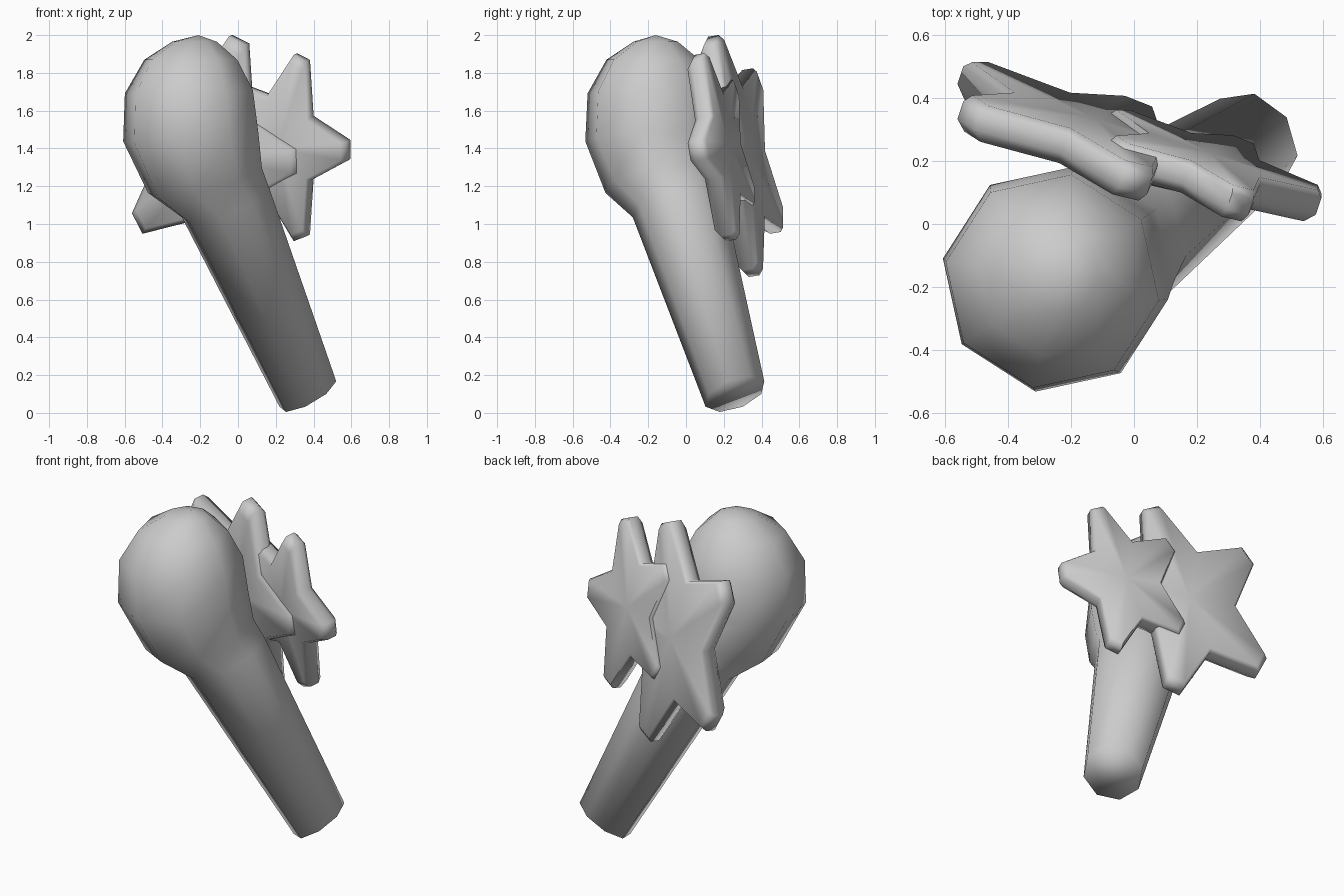
import bpy, bmesh
from math import sin, cos, pi, radians
from mathutils import Vector

cube = bpy.data.objects.get("Cube")
if cube:
    bpy.data.objects.remove(cube, do_unlink=True)

grey = bpy.data.materials.new("plain_grey")
grey.use_nodes = True
grey.diffuse_color = (0.6, 0.6, 0.6, 1)
grey.node_tree.nodes["Principled BSDF"].inputs["Base Color"].default_value = (0.6, 0.6, 0.6, 1)


def finish(name, bm, angle):
    bmesh.ops.recalc_face_normals(bm, faces=bm.faces)
    mesh = bpy.data.meshes.new(name)
    bm.to_mesh(mesh)
    bm.free()
    mesh.materials.append(grey)
    ob = bpy.data.objects.new(name, mesh)
    bpy.context.collection.objects.link(ob)
    bpy.ops.object.select_all(action='DESELECT')
    ob.select_set(True)
    bpy.context.view_layer.objects.active = ob
    bpy.ops.object.shade_smooth_by_angle(angle=radians(angle))


def bridge(bm, a, b):
    for i in range(len(a)):
        j = (i + 1) % len(a)
        bm.faces.new((a[i], a[j], b[j], b[i]))


def handle_and_head():
    # eight-sided rings: a leaning tapered handle that swells into an upright head
    lean = Vector((0.82, 0.57, 0))
    across = Vector((-0.57, 0.82, 0))
    rise = Vector((0, 0, 1))
    # each ring: x of the centre, height, radius, tilt in degrees
    rings_data = [(.37, .10, .17, 34), (-.065, 1.11, .25, 25),
                  (-.175, 1.23, .315, 17), (-.25, 1.46, .365, 5),
                  (-.26, 1.7, .345, 2), (-.25, 1.87, .25, 0),
                  (-.23, 1.965, .12, 0)]
    bm = bmesh.new()
    rings = []
    for x, z, r, tilt in rings_data:
        centre = Vector((x, 0.7 * x, z))
        slope = lean * cos(radians(tilt)) + rise * sin(radians(tilt))
        rings.append([bm.verts.new(centre + slope * r * cos(pi * i / 4)
                                   + across * r * sin(pi * i / 4))
                      for i in range(8)])
    for a, b in zip(rings, rings[1:]):
        bridge(bm, a, b)
    bm.faces.new(rings[0])
    tip = bm.verts.new((-0.21, -0.16, 2.0))
    for i in range(8):
        bm.faces.new((rings[-1][i], rings[-1][(i + 1) % 8], tip))
    finish("handle_and_head", bm, 120)


def star(name, centre, width, height, thick):
    # thick five-pointed star with blunt tips and chamfered rims
    u = Vector((0.345, -0.111, -0.02)) * width
    v = Vector((0.0, -0.083, 0.49)) * height
    n = u.cross(v).normalized()
    centre = Vector(centre)
    outline = []
    for k in range(5):
        a = 2 * pi * k / 5
        for r, da in ((1.03, -0.1), (1.03, 0.1), (0.58, pi / 5)):
            outline.append(u * r * cos(a + da) + v * r * sin(a + da))
    bm = bmesh.new()
    layers = [(0.5, 0.92), (0.2, 1.0), (-0.3, 1.0), (-0.5, 0.95)]
    rings = [[bm.verts.new(centre + p * s + n * thick * d) for p in outline]
             for d, s in layers]
    for a, b in zip(rings, rings[1:]):
        bridge(bm, a, b)
    for ring, d in ((rings[0], 0.55), (rings[-1], -0.5)):
        hub = bm.verts.new(centre + n * thick * d)
        for i in range(len(ring)):
            bm.faces.new((ring[i], ring[(i + 1) % len(ring)], hub))
    finish(name, bm, 65)


handle_and_head()
star("large_star", (-0.143, 0.28, 1.365), 1.34, 1.29, 0.12)
star("small_star", (0.225, 0.175, 1.41), 1.02, 1.0, 0.11)
